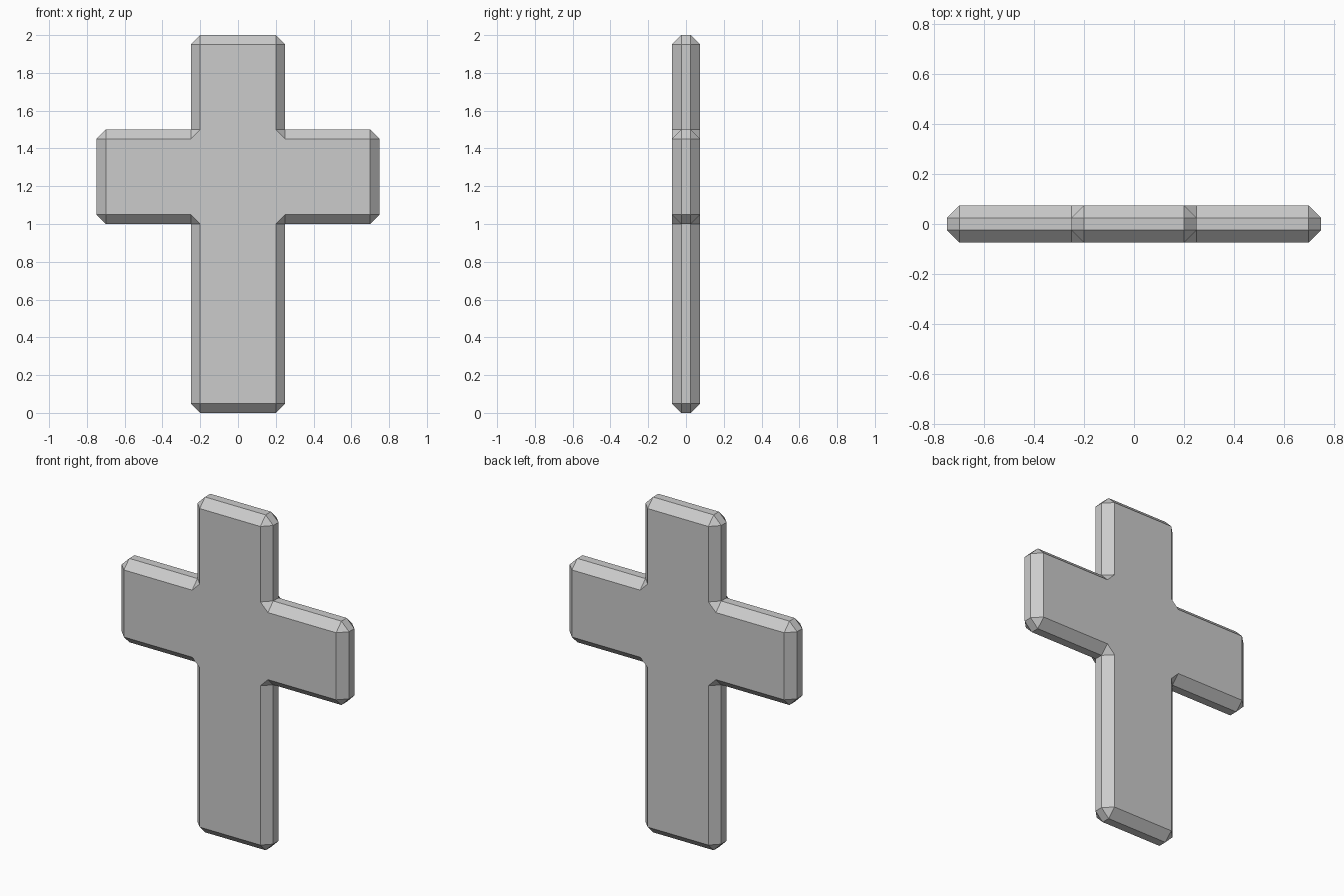
import bpy, bmesh
from mathutils import Vector

if "Cube" in bpy.data.objects:
    bpy.data.objects.remove(bpy.data.objects["Cube"])

B = 0.05       # chamfer width
HALF = 0.075   # half thickness

# Cross outline, counter-clockwise seen from the front (x, z)
right = [(0.25, 0), (0.25, 1), (0.75, 1), (0.75, 1.5), (0.25, 1.5), (0.25, 2)]
outline = [Vector(p) for p in right + [(-x, z) for x, z in reversed(right)]]


def left(d):
    return Vector((-d.y, d.x))


# Each corner gives two points on the rim ring and two on the face ring
rim, face = [], []
n = len(outline)
for i, p in enumerate(outline):
    d0 = (p - outline[i - 1]).normalized()
    d1 = (outline[(i + 1) % n] - p).normalized()
    if d0.cross(d1) > 0:   # outer corner: clipped rim, sharp face
        rim += [p - d0 * B, p + d1 * B]
        face += [p + (d1 - d0) * B] * 2
    else:                  # inner corner: sharp rim, clipped face
        rim += [p, p]
        face += [p + left(d0) * B, p + left(d1) * B]

# Skin the rings from front to back and cap both ends
bm = bmesh.new()
rings = []
for pts, y in ((face, -HALF), (rim, B - HALF), (rim, HALF - B), (face, HALF)):
    rings.append([bm.verts.new((q.x, y, q.y)) for q in pts])
for a, b in zip(rings, rings[1:]):
    for i in range(len(a)):
        j = (i + 1) % len(a)
        bm.faces.new((a[i], a[j], b[j], b[i]))
bm.faces.new(rings[0])
bm.faces.new(rings[-1][::-1])
bmesh.ops.remove_doubles(bm, verts=bm.verts, dist=1e-4)
bmesh.ops.recalc_face_normals(bm, faces=bm.faces)

mesh = bpy.data.meshes.new("cross")
bm.to_mesh(mesh)
bm.free()
bpy.context.collection.objects.link(bpy.data.objects.new("cross", mesh))
